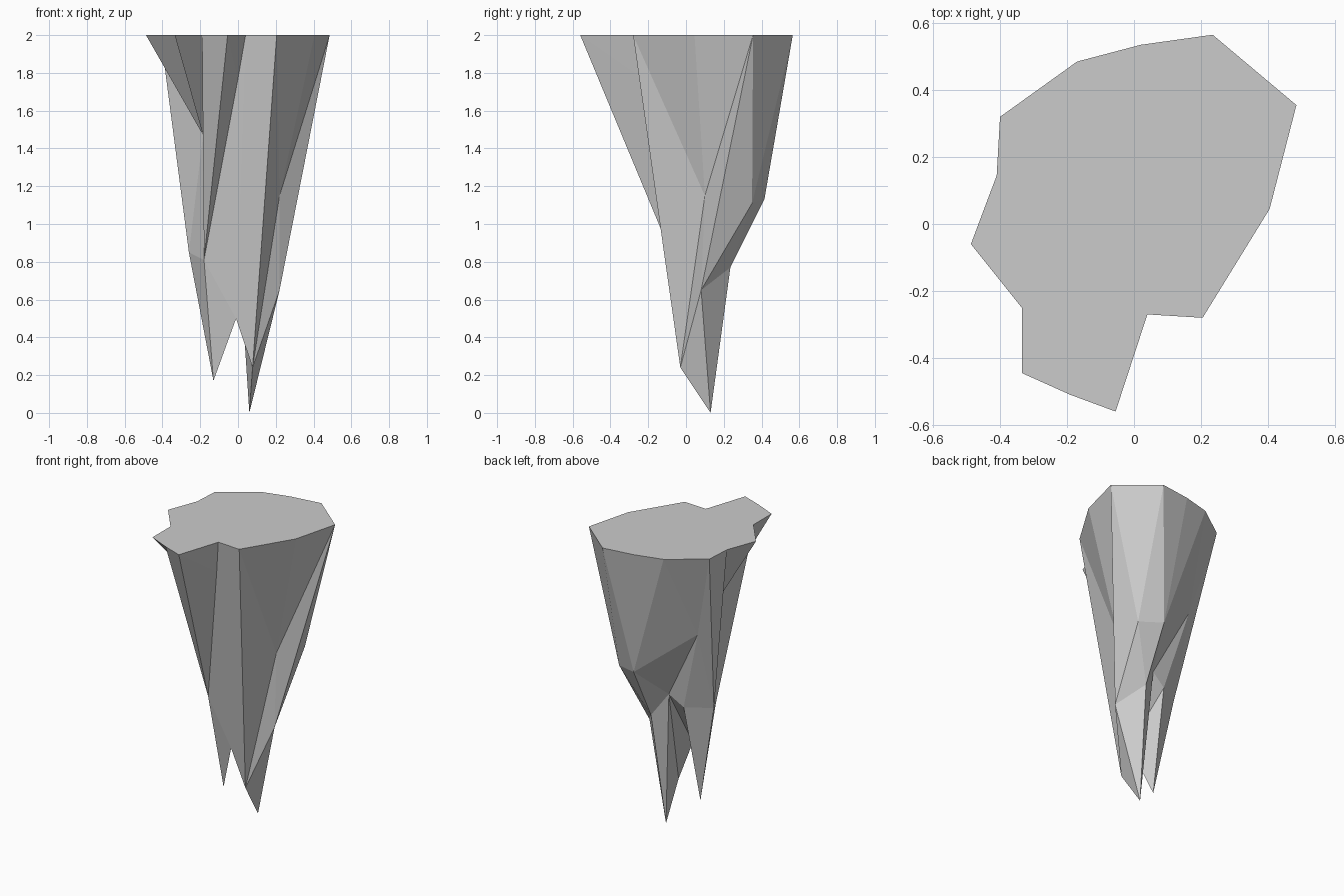
import bpy, bmesh

if "Cube" in bpy.data.objects:
    bpy.data.objects.remove(bpy.data.objects["Cube"])

# Flat top outline at z = 2, running round the rim (x, y)
rim = dict(
    A=(-.17, .485), B=(.02, .535), C=(.235, .565), D=(.485, .355),
    E=(.405, .045), F=(.205, -.28), G=(.04, -.27), H=(-.055, -.56),
    I=(-.19, -.51), J=(-.335, -.445), K=(-.335, -.25), L=(-.487, -.06),
    M=(-.41, .145), N=(-.4, .32))

# Corners of the hanging rock below the rim
low = dict(
    tip=(.06, .13, 0), tip2=(-.13, .03, .17),            # two points
    cleft=(-.01, -.06, .5), cleft_r=(0, .185, .92), cleft_l=(-.1, .168, .85),
    blade=(.077, -.03, .24),                             # front of main point
    right=(.22, .08, .65), right_hi=(.22, .1, 1.15),
    back_r=(.26, .35, 1.11), back_m=(.105, .415, 1.13), back_lo=(.1, .235, .77),
    back_l=(-.25, .23, 1.41),
    left=(-.26, .07, .85), gully=(-.185, -.01, 1.47),    # deep left groove
    front=(-.18, -.065, .81), front_hi=(0, -.23, 1.77))

# Each apex spreads a fan of triangles over a chain of corners
fans = {
    "right_hi": "D E F blade right D",
    "blade": "F G cleft cleft_r tip right",
    "front_hi": "G H front cleft G",
    "front": "H I gully left tip2 cleft",
    "gully": "I J K L M left",
    "left": "M N back_l cleft_l tip2",
    "back_l": "N A back_m cleft_r cleft_l",
    "back_m": "A B C back_r back_lo cleft_r",
    "back_r": "C D right back_lo",
    "back_lo": "right tip cleft_r",
    "cleft_l": "cleft_r cleft tip2",
}

bm = bmesh.new()
v = {k: bm.verts.new((x, y, 2)) for k, (x, y) in rim.items()}
v.update({k: bm.verts.new(co) for k, co in low.items()})

# Top cap
bm.faces.new([v[k] for k in rim])
# Rock sides
for apex, chain in fans.items():
    pts = chain.split()
    for a, b in zip(pts, pts[1:]):
        bm.faces.new((v[apex], v[a], v[b]))
bmesh.ops.recalc_face_normals(bm, faces=bm.faces[:])

mesh = bpy.data.meshes.new("stalactite")
bm.to_mesh(mesh)
bm.free()
bpy.context.collection.objects.link(bpy.data.objects.new("stalactite", mesh))
